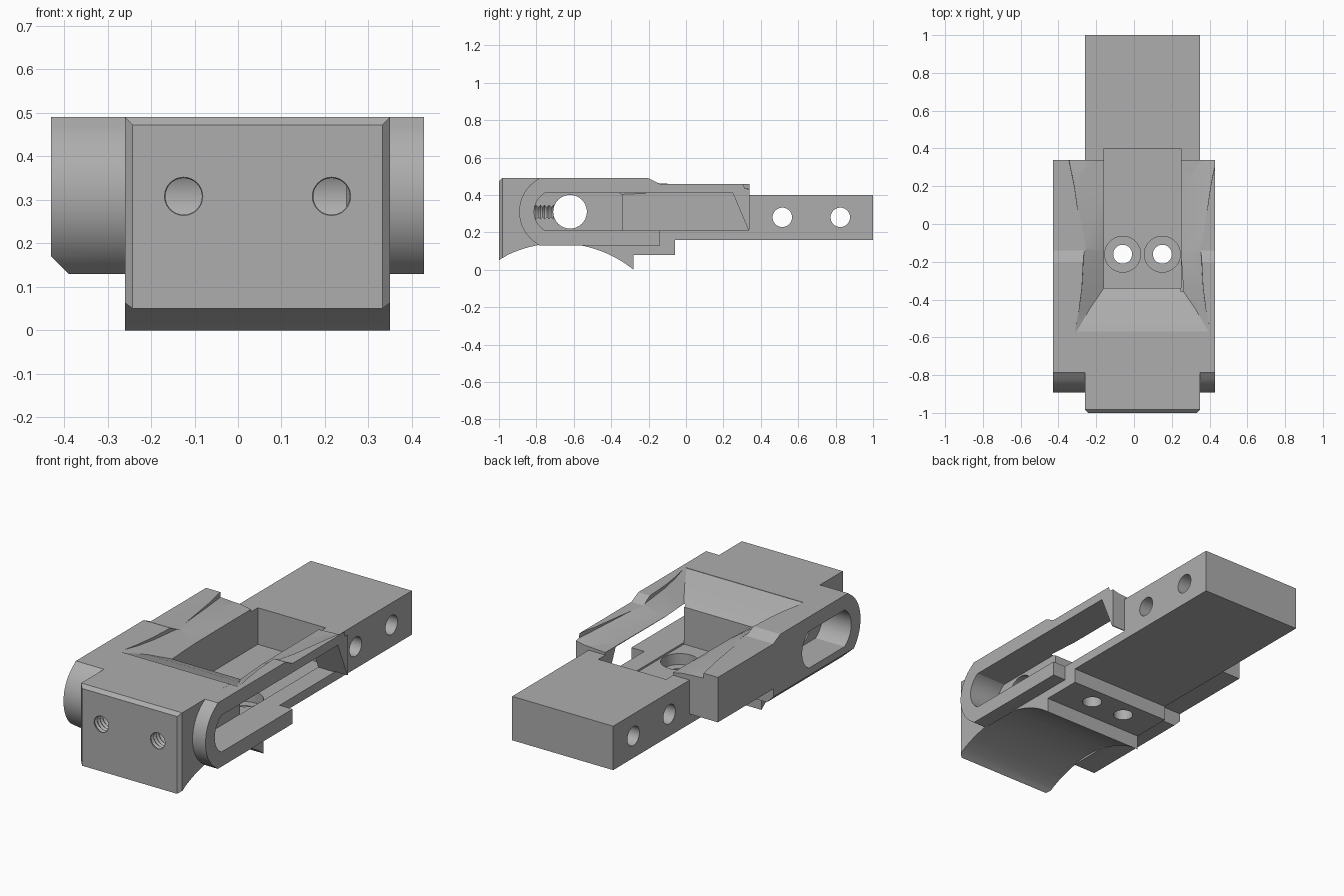
import bpy, bmesh, math
from mathutils import Matrix, Vector

old = bpy.data.objects.get("Cube")
if old:
    bpy.data.objects.remove(old, do_unlink=True)

steel = bpy.data.materials.new("plain_grey")
steel.use_nodes = True
GREY = (0.42, 0.42, 0.42, 1)
steel.diffuse_color = GREY
steel.node_tree.nodes["Principled BSDF"].inputs["Base Color"].default_value = GREY
MID = 0.045  # x centre of the block


def make(name, bm):
    bmesh.ops.connect_verts_nonplanar(bm, angle_limit=0.002, faces=bm.faces[:])
    bmesh.ops.recalc_face_normals(bm, faces=bm.faces[:])
    me = bpy.data.meshes.new(name)
    bm.to_mesh(me)
    bm.free()
    me.materials.append(steel)
    ob = bpy.data.objects.new(name, me)
    bpy.context.scene.collection.objects.link(ob)
    return ob


def loft(name, rings):
    """Closed solid through rings with equal point counts."""
    bm = bmesh.new()
    rows = [[bm.verts.new(p) for p in r] for r in rings]
    n = len(rows[0])
    for a, b in zip(rows, rows[1:]):
        for i in range(n):
            j = (i + 1) % n
            bm.faces.new((a[i], a[j], b[j], b[i]))
    bm.faces.new(rows[0][::-1])
    bm.faces.new(rows[-1])
    return make(name, bm)


def side_prism(name, yz, x0, x1):
    return loft(name, [[(x, y, z) for y, z in yz] for x in (x0, x1)])


def box(name, x0, x1, y0, y1, z0, z1):
    return side_prism(name, [(y0, z0), (y1, z0), (y1, z1), (y0, z1)], x0, x1)


def cylinder(name, centre, r, length, axis):
    bm = bmesh.new()
    rot = Vector((0, 0, 1)).rotation_difference(Vector(axis)).to_matrix().to_4x4()
    bmesh.ops.create_cone(bm, cap_ends=True, segments=40, radius1=r, radius2=r,
                          depth=length, matrix=Matrix.Translation(centre) @ rot)
    return make(name, bm)


def arc(cy, cz, r, a0, a1, n=20):
    return [(cy + r * math.cos(math.radians(a0 + (a1 - a0) * i / n)),
             cz + r * math.sin(math.radians(a0 + (a1 - a0) * i / n)))
            for i in range(n + 1)]


def boolean(target, tool, op, step):
    """Bake one boolean, using the first solver that gives a solid."""
    mod = target.modifiers.new(op, 'BOOLEAN')
    mod.operation, mod.object = op, tool
    for solver in ('MANIFOLD', 'EXACT', 'FLOAT'):
        mod.solver = solver
        bpy.context.view_layer.update()
        graph = bpy.context.evaluated_depsgraph_get()
        baked = bpy.data.meshes.new_from_object(target.evaluated_get(graph))
        if baked.polygons:
            break
    else:
        raise RuntimeError(f"nothing left after {step}, from {len(target.data.polygons)} "
                           f"and {len(tool.data.polygons)} faces")
    target.modifiers.clear()
    target.data = baked
    bpy.data.objects.remove(tool, do_unlink=True)


# Central block with tongue, foot and scooped underside
top = [(-0.2, 0.49), (-0.14, 0.46), (0.34, 0.46)]
scoop = arc(-0.68, -0.495, 0.636, 120.2, 51.1, 28)
scoop[0], scoop[-1] = (-1, 0.05), (-0.28, 0)
core = scoop + [(-0.28, 0.08), (-0.06, 0.08), (-0.06, 0.16), (1, 0.16),
                (1, 0.4), (0.34, 0.4)] + top[::-1] + [(-1, 0.49)]
body = side_prism("slide_block", core, -0.26, 0.35)

# Chamfers on the front face
c = 0.018
for x, s in ((-0.26, c), (0.35, -c)):
    edge = loft("cut", [[(x + 2 * s, -1 - c, z), (x - s, -1 + 2 * c, z), (x - s, -1 - c, z)]
                        for z in (-.1, .6)])
    boolean(body, edge, 'DIFFERENCE', "side chamfer")
boolean(body, side_prism("cut", [(-1 - c, 0.49 - 2 * c), (-1 + 2 * c, 0.49 + c),
                                 (-1 - c, 0.49 + c)], -0.5, 0.5),
        'DIFFERENCE', "top chamfer")

# Side wings with rounded front ends
nose = arc(-0.692, 0.31, 0.2, 116, 244)
nose[0], nose[-1] = (-0.785, 0.49), (-0.785, 0.13)
wing = nose + [(-0.14, 0.13), (-0.14, 0.214), (0.339, 0.214), (0.339, 0.4595),
               (-0.14, 0.4595), (-0.2, 0.4895)]
left_wing = side_prism("left_wing", wing, 0.345, 0.428)
right_wing = side_prism("right_wing", wing, -0.43, -0.255)
boolean(right_wing, loft("cut", [[(-0.47, y, 0.21), (-0.35, y, 0.09), (-0.47, y, 0.09)]
                                 for y in (-1, -0.1)]), 'DIFFERENCE', "wing chamfer")
for w in (left_wing, right_wing):
    boolean(body, w, 'UNION', "wing")

# Shallow valley sloping down to the pocket: y, floor half width and z, shoulder half width and z
sections = [(-0.57, 0.35, 0.488, 0.36, 0.492), (-0.45, 0.28, 0.449, 0.335, 0.482),
            (-0.34, 0.205, 0.403, 0.32, 0.475), (-0.15, 0.206, 0.412, 0.31, 0.465),
            (0.2, 0.206, 0.414, 0.36, 0.445), (0.42, 0.206, 0.414, 0.405, 0.425)]
rings = []
for y, w0, z0, w1, z1 in sections:
    half = [(w0, z0), (w1, z1), (w1 + 0.005, 0.6)]
    rings.append([(MID + w, y, z) for w, z in half] +
                 [(MID - w, y, z) for w, z in reversed(half)])
boolean(body, loft("cut", rings), 'DIFFERENCE', "valley")

# Pocket with two counterbored screw holes
boolean(body, box("cut", -0.16, 0.25, -0.34, 0.4, 0.2, 0.7), 'DIFFERENCE', "pocket")
for x in (-0.06, 0.15):
    for z, r, length in ((0.2, 0.05, 0.6), (0.24, 0.095, 0.2)):
        boolean(body, cylinder("cut", (x, -0.16, z), r, length, (0, 0, 1)),
                'DIFFERENCE', "screw hole")

# Long open slot on one side, short closed slot on the other
end = arc(-0.697, 0.31, 0.115, 119.6, 240.4)
boolean(body, side_prism("cut", end + [(0.335, 0.21), (0.25, 0.41)], 0.249, 0.6),
        'DIFFERENCE', "long slot")
far_end = [(-1.2 - y, z) for y, z in reversed(end)]
boolean(body, side_prism("cut", end + far_end, -0.6, -0.255), 'DIFFERENCE', "short slot")

# Cross holes
for y, z, r in ((-0.62, 0.31, 0.09), (0.515, 0.28, 0.052), (0.825, 0.28, 0.052)):
    boolean(body, cylinder("cut", (0, y, z), r, 2, (1, 0, 0)), 'DIFFERENCE', "cross hole")

# Threaded front holes
for x in (-0.125, 0.215):
    rings = []
    for i in range(33):
        r = 0.05 if i < 2 or i % 2 else 0.042
        rings.append([(x + r * math.cos(t * math.pi / 16), -1.02 + i * 0.0115,
                       0.308 + r * math.sin(t * math.pi / 16)) for t in range(32)])
    boolean(body, loft("cut", rings), 'DIFFERENCE', "threaded hole")

# Smooth curved walls, crisp edges
body.data.shade_smooth()
body.data.set_sharp_from_angle(angle=math.radians(20))
